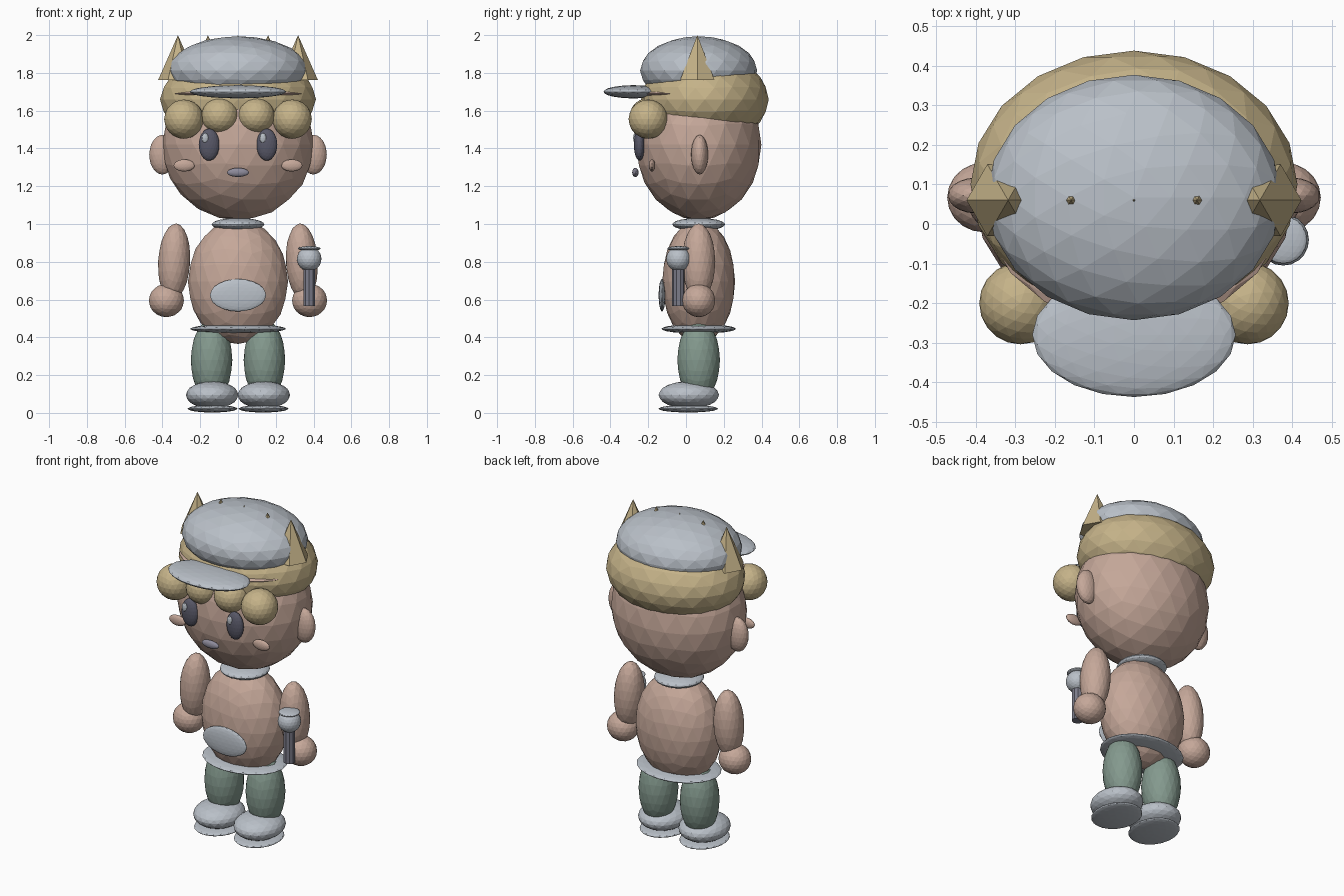
import bpy, math

if "Cube" in bpy.data.objects:
    bpy.data.objects.remove(bpy.data.objects["Cube"])

def material(name, r, g, b):
    m = bpy.data.materials.new(name)
    m.diffuse_color = (r, g, b, 1)
    m.use_nodes = True
    m.node_tree.nodes["Principled BSDF"].inputs["Base Color"].default_value = m.diffuse_color
    return m

SKIN = material("skin", .56, .39, .32)
GOLD = material("golden hair", .56, .45, .25)
GREY = material("pale grey", .49, .53, .58)
GREEN = material("muted green", .23, .32, .27)
DARK = material("dark eye", .10, .10, .14)
MAUVE = material("mauve grey", .27, .26, .33)
METAL = material("handle grey", .20, .20, .25)
CY = .067  # depth of the body's centre line

def finish(name, mat):
    o = bpy.context.object
    o.name = name
    o.data.materials.append(mat)
    return o

def ball(name, loc, size, mat, tilt=0, sub=3):
    """Faceted ellipsoid with the given centre and half sizes."""
    bpy.ops.mesh.primitive_ico_sphere_add(subdivisions=sub, radius=1, location=loc,
                                          rotation=(0, tilt, 0))
    bpy.context.object.scale = size
    return finish(name, mat)

def pair(name, loc, size, mat, tilt=0):
    for s, side in ((-1, "left"), (1, "right")):
        ball(f"{side}_{name}", (s * loc[0], loc[1], loc[2]), size, mat, s * tilt)

# head and face
ball("head", (0, CY, 1.42), (.402, .332, .40), SKIN)
pair("ear", (.40, .072, 1.367), (.07, .045, .105), SKIN)
pair("eye", (.153, -.246, 1.42), (.055, .03, .085), DARK)
for x in (-.174, .132):
    ball("eye_glint", (x, -.270, 1.455), (.018, .010, .027), GREY, sub=2)
pair("cheek", (.285, -.18, 1.31), (.056, .017, .032), SKIN)
ball("mouth", (0, -.268, 1.273), (.058, .017, .024), MAUVE)

# hair and fringe curls
ball("hair", (0, .10, 1.66), (.413, .338, .24), GOLD)
pair("outer_curl", (.287, -.20, 1.555), (.104, .104, .104), GOLD)
pair("inner_curl", (.096, -.20, 1.572), (.098, .098, .095), GOLD)

# cap, its band and its peak
ball("cap", (0, CY, 1.812), (.372, .31, .182), GREY)
ball("cap_band", (0, CY, 1.69), (.385, .325, .03), SKIN)
ball("cap_peak", (0, -.28, 1.70), (.257, .157, .035), GREY)

# row of crown points, mostly sunk in the cap
for i in range(-2, 3):
    bpy.ops.mesh.primitive_cone_add(vertices=6, radius1=.105, radius2=0, depth=.238,
                                    location=(i * .159, .06, 1.881),
                                    rotation=(0, 0, math.radians(30)))
    finish("crown_point", GOLD)

# torso
ball("body", (0, CY, .695), (.265, .193, .33), SKIN)
ball("collar", (0, CY, .998), (.14, .14, .034), GREY)
ball("belly_patch", (0, -.127, .623), (.149, .018, .086), GREY)
ball("belt", (0, CY, .445), (.255, .198, .025), GREY)

# arms and hands
pair("arm", (.338, CY, .80), (.085, .088, .203), SKIN, tilt=math.radians(-3))
pair("hand", (.379, CY, .595), (.093, .088, .088), SKIN)

# legs and shoes
pair("leg", (.140, CY, .28), (.11, .113, .215), GREEN)
pair("shoe", (.137, .015, .095), (.139, .16, .073), GREY)
pair("sole", (.135, .012, .022), (.132, .158, .02), GREY)

# held baton with a round head and a flat cap
bpy.ops.mesh.primitive_cylinder_add(vertices=10, radius=.033, depth=.20,
                                    location=(.377, -.04, .665))
finish("baton_handle", METAL)
ball("baton_head", (.377, -.04, .815), (.065, .065, .065), GREY)
ball("baton_cap", (.377, -.04, .87), (.06, .06, .013), GREY)
